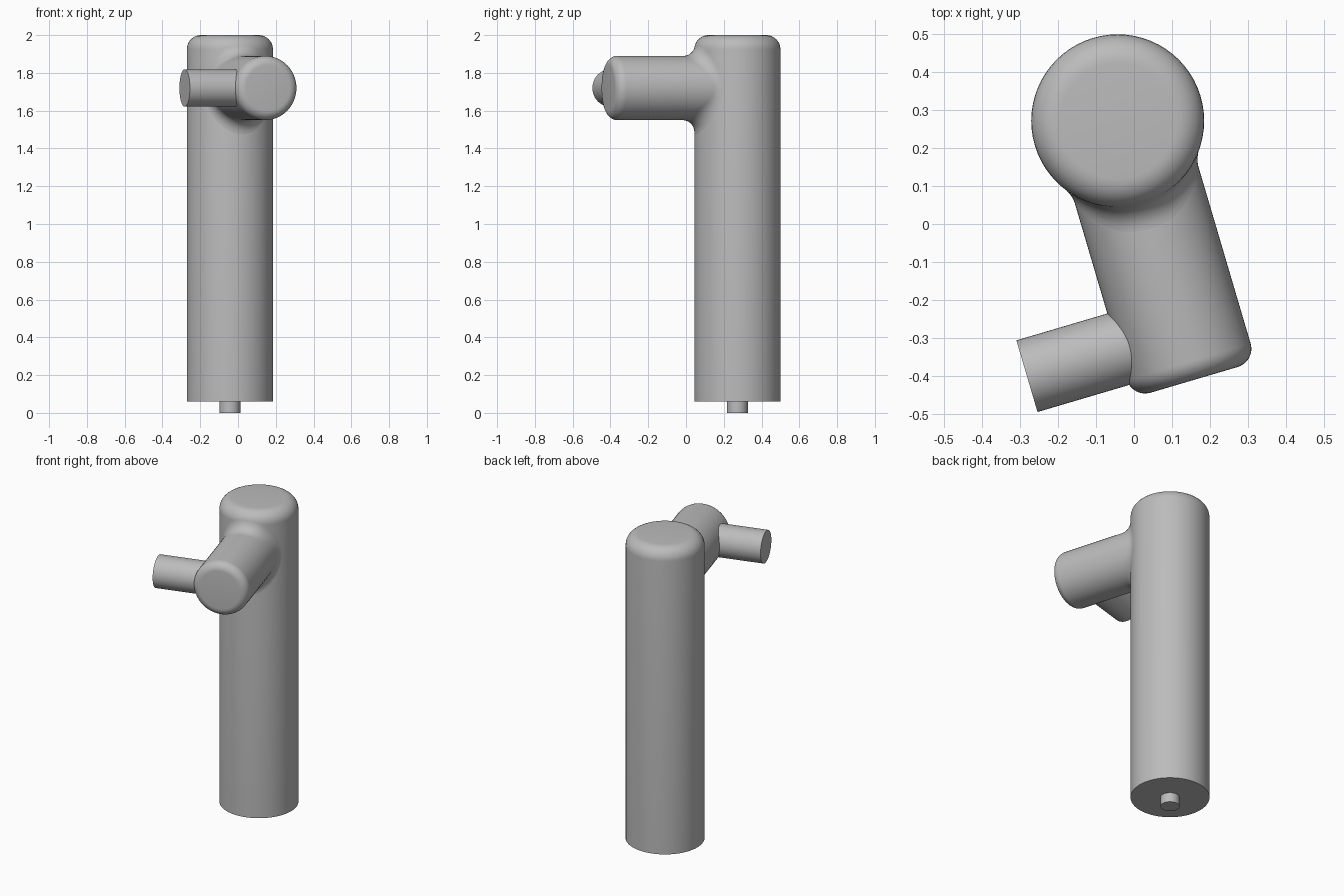
import bpy, bmesh, math
from mathutils import Vector, Matrix

if "Cube" in bpy.data.objects:
    bpy.data.objects.remove(bpy.data.objects["Cube"])

grey = bpy.data.materials.new("plain grey")
grey.use_nodes = True
COLOUR = (0.5, 0.5, 0.5, 1)
grey.diffuse_color = COLOUR
grey.node_tree.nodes["Principled BSDF"].inputs["Base Color"].default_value = COLOUR

# Main dimensions
POST = Vector((-0.043, 0.272, 0))
POST_R, POST_TOP, POST_ROUND = 0.228, 2.0, 0.075
ARM_R, ARM_Z, ARM_LEN, ARM_ROUND = 0.17, 1.72, 0.712, 0.05
BLEND = 0.075
along = Vector((0.283, -0.959, 0)).normalized()
across = Vector((-along.y, along.x, 0))
UP = Vector((0, 0, 1))


def finish(name, bm, angle=35):
    bmesh.ops.recalc_face_normals(bm, faces=bm.faces)
    mesh = bpy.data.meshes.new(name)
    bm.to_mesh(mesh)
    bm.free()
    mesh.materials.append(grey)
    obj = bpy.data.objects.new(name, mesh)
    bpy.context.collection.objects.link(obj)
    bpy.ops.object.select_all(action='DESELECT')
    obj.select_set(True)
    bpy.context.view_layer.objects.active = obj
    bpy.ops.object.shade_smooth_by_angle(angle=math.radians(angle))
    return obj


def rod(name, start, direction, length, radius, rounding=0, segments=64):
    """Solid cylinder with an optional rounded far end."""
    rings = [(radius, 0)]
    if rounding:
        for i in range(9):
            a = math.pi / 2 * i / 8
            rings.append((radius - rounding * (1 - math.cos(a)),
                          length - rounding * (1 - math.sin(a))))
    else:
        rings.append((radius, length))
    place = Matrix.Translation(start) @ direction.to_track_quat('Z', 'Y').to_matrix().to_4x4()
    bm = bmesh.new()
    loops = []
    for r, h in rings:
        angles = [math.tau * k / segments for k in range(segments)]
        loops.append([bm.verts.new(place @ Vector((r * math.cos(a), r * math.sin(a), h)))
                      for a in angles])
    for low, high in zip(loops, loops[1:]):
        for k in range(segments):
            n = (k + 1) % segments
            bm.faces.new((low[k], low[n], high[n], high[k]))
    bm.faces.new(loops[0])
    bm.faces.new(loops[-1])
    return finish(name, bm)


# Upright post and the small peg beneath it
rod("post", POST + UP * 0.06, UP, POST_TOP - 0.06, POST_R, POST_ROUND)
rod("bottom_peg", POST, UP, 0.08, 0.055, segments=32)

# Horizontal arm and the side spout near its end
arm_start = POST + UP * ARM_Z
rod("arm", arm_start, along, ARM_LEN, ARM_R, ARM_ROUND)
rod("side_spout", arm_start + along * 0.578, -across, 0.42, 0.0985, segments=48)


def blend_section(angle, steps=8):
    """Arc of a ball resting against both the arm and the rounded post."""
    u = (ARM_R + BLEND) * math.cos(angle)
    z = ARM_Z + (ARM_R + BLEND) * math.sin(angle)
    core_r = POST_R - POST_ROUND
    core_z = min(z, POST_TOP - POST_ROUND)
    reach = core_r + math.sqrt((POST_ROUND + BLEND) ** 2 - (z - core_z) ** 2)
    t = math.sqrt(reach ** 2 - u ** 2)
    flat = across * u + along * t
    centre = POST + flat + UP * z
    core = POST + flat.normalized() * core_r + UP * core_z
    to_post = (core - centre).normalized()
    to_arm = -(across * math.cos(angle) + UP * math.sin(angle))
    sweep = to_post.angle(to_arm)
    points = []
    for i in range(steps + 1):
        f = i / steps
        d = to_post * math.sin((1 - f) * sweep) + to_arm * math.sin(f * sweep)
        points.append(centre + d.normalized() * BLEND)
    return points


# Concave blend where the arm leaves the post
bm = bmesh.new()
COUNT = 64
sections = [[bm.verts.new(p) for p in blend_section(math.tau * k / COUNT)] for k in range(COUNT)]
for k in range(COUNT):
    a, b = sections[k], sections[(k + 1) % COUNT]
    for i in range(len(a) - 1):
        bm.faces.new((a[i], a[i + 1], b[i + 1], b[i]))
collar = finish("arm_blend", bm, 60)

# Make sure the open collar faces outward, away from the arm axis
top_face = max(collar.data.polygons, key=lambda p: p.center.z)
if top_face.normal.dot(UP + along) < 0:
    collar.data.flip_normals()
